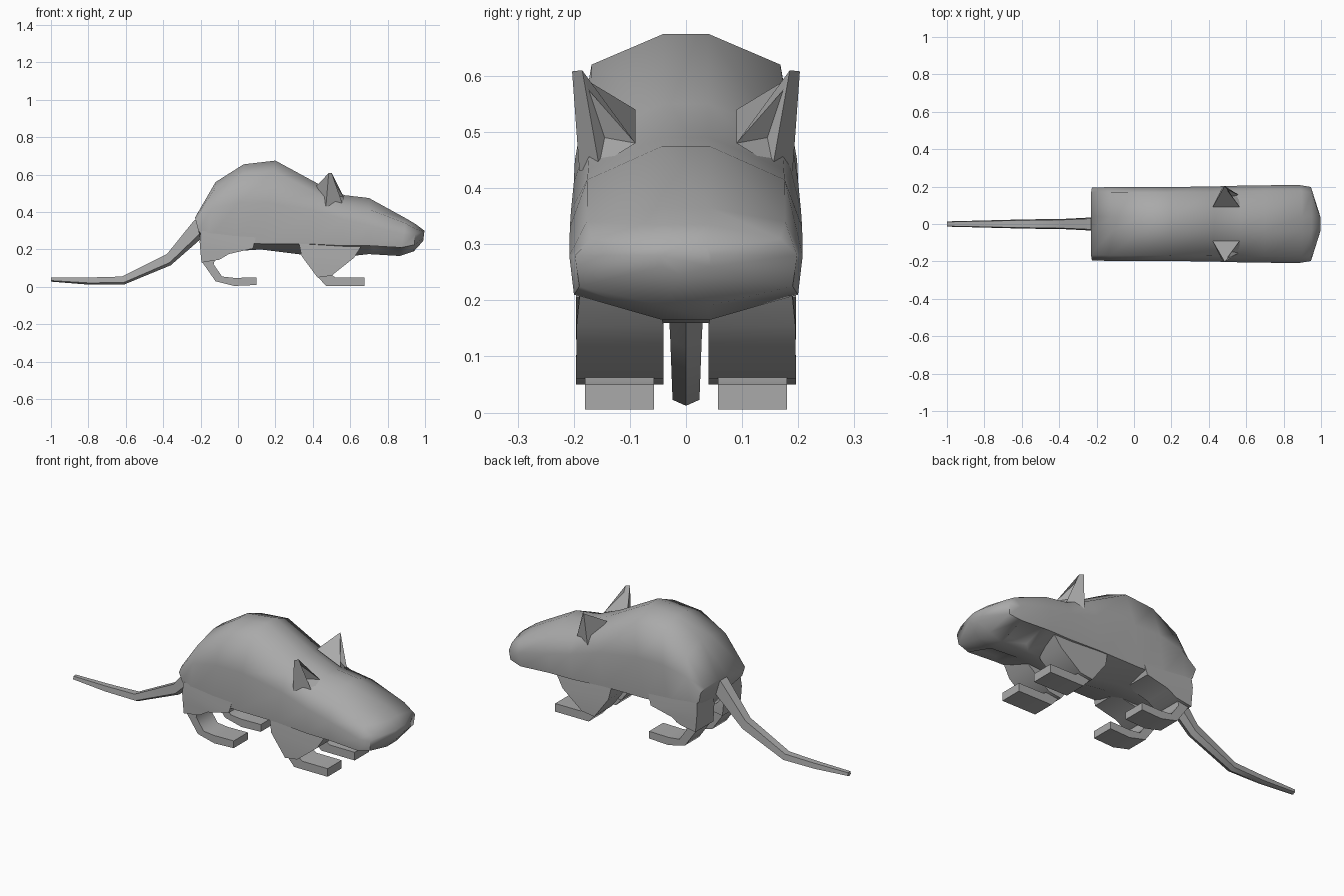
import bpy, bmesh, math

if "Cube" in bpy.data.objects:
    bpy.data.objects.remove(bpy.data.objects["Cube"])

fur = bpy.data.materials.new("grey fur")
fur.diffuse_color = (0.4, 0.4, 0.4, 1)
fur.use_nodes = True
fur.node_tree.nodes["Principled BSDF"].inputs["Base Color"].default_value = fur.diffuse_color


def finish(name, bm, angle=60):
    """Turn a bmesh into a smooth shaded object."""
    bmesh.ops.recalc_face_normals(bm, faces=bm.faces)
    mesh = bpy.data.meshes.new(name)
    bm.to_mesh(mesh)
    bm.free()
    mesh.materials.append(fur)
    obj = bpy.data.objects.new(name, mesh)
    bpy.context.collection.objects.link(obj)
    bpy.ops.object.select_all(action='DESELECT')
    obj.select_set(True)
    bpy.context.view_layer.objects.active = obj
    bpy.ops.object.shade_smooth_by_angle(angle=math.radians(angle))
    return obj


def loft(rings):
    """Skin a row of closed rings and cap both ends."""
    bm = bmesh.new()
    rows = [[bm.verts.new(p) for p in r] for r in rings]
    n = len(rows[0])
    for a, b in zip(rows, rows[1:]):
        for i in range(n):
            j = (i + 1) % n
            bm.faces.new((a[i], a[j], b[j], b[i]))
    bm.faces.new(rows[0])
    bm.faces.new(rows[-1])
    return bm


def limb(name, sections, side):
    """Slab limb; a section is back x, back z, front x, front z, inner y, outer y."""
    rings = [[(x0, side * a, z0), (x0, side * b, z0), (x1, side * b, z1), (x1, side * a, z1)]
             for x0, z0, x1, z1, a, b in sections]
    return finish(name, loft(rings), 50)


# Body and head: top x, top z, shoulder drop, side z, low z, bottom x, bottom z, half width
body = [
    (-.23, .37, .00, .35, .30, -.205, .27, .195),
    (-.12, .56, .04, .42, .25, -.17, .20, .197),
    (.03, .655, .05, .45, .24, -.03, .19, .198),
    (.20, .675, .055, .45, .23, .12, .20, .198),
    (.43, .55, .05, .41, .23, .36, .17, .200),
    (.57, .49, .055, .36, .22, .56, .16, .205),
    (.70, .475, .06, .33, .22, .70, .175, .207),
    (.90, .365, .025, .28, .21, .865, .165, .208),
    (.95, .335, .025, .28, .225, .94, .19, .198),
    (.997, .30, .005, .28, .26, .99, .245, .045),
]
rings = []
for xt, zt, drop, zm, zl, xb, zb, w in body:
    zs = (zt, zt - drop, zm, zl, zb)
    half = [(xt + (xb - xt) * (zt - z) / (zt - zb), y * w, z)
            for z, y in zip(zs, (.2, .85, 1, .96, .2))]
    rings.append(half + [(x, -y, z) for x, y, z in reversed(half)])
bm = loft(rings)
# Eye sockets pressed into the upper sides of the head
bm.normal_update()
eyes = [f for f in bm.faces
        if .75 < f.calc_center_median().x < .85 and f.normal.z > .6
        and .06 < abs(f.calc_center_median().y) < .15]
for f in eyes:
    f.normal_update()
bmesh.ops.recalc_face_normals(bm, faces=bm.faces)
bmesh.ops.inset_individual(bm, faces=eyes, thickness=.035, depth=-.018)
finish("body", bm)

# Tail with a keeled underside: top x, top z, bottom x, bottom z, half width
tail = [
    (-.20, .37, -.17, .27, .036),
    (-.235, .355, -.20, .255, .036),
    (-.38, .175, -.36, .115, .028),
    (-.62, .055, -.61, .012, .024),
    (-.80, .050, -.80, .012, .019),
    (-1.0, .050, -1.0, .028, .014),
]
rings = []
for xt, zt, xb, zb, w in tail:
    xm, zm = xt + (xb - xt) * .75, zt + (zb - zt) * .75
    rings.append([(xt, -w * .8, zt), (xt, w * .8, zt), (xm, w, zm), (xb, 0, zb), (xm, -w, zm)])
finish("tail", loft(rings), 50)

for side, tag in ((1, "left"), (-1, "right")):
    # Front leg and paw
    limb(tag + "_front_leg", [(.32, .26, .68, .25, .06, .185),
                              (.34, .165, .62, .155, .04, .195),
                              (.425, .05, .50, .06, .04, .196)], side)
    limb(tag + "_front_paw", [(.43, .05, .48, .08, .057, .18),
                              (.47, .005, .52, .05, .057, .18),
                              (.675, .005, .675, .05, .057, .18)], side)
    # Rear thigh and foot
    limb(tag + "_thigh", [(-.20, .30, .10, .28, .06, .19),
                          (-.205, .24, .08, .205, .045, .196),
                          (-.20, .18, -.05, .175, .04, .196),
                          (-.195, .13, -.10, .145, .04, .196)], side)
    limb(tag + "_rear_foot", [(-.19, .16, -.12, .16, .057, .18),
                              (-.19, .13, -.13, .12, .057, .18),
                              (-.12, .03, -.085, .055, .057, .18),
                              (-.02, .005, -.02, .048, .057, .18),
                              (.10, .01, .10, .05, .057, .18)], side)

    # Ear: pointed shell with a hollow facing forward
    bm = bmesh.new()
    pts = [(.485, .203, .608), (.565, .09, .48), (.56, .155, .44),
           (.47, .19, .43), (.42, .09, .54), (.51, .145, .49), (.50, .185, .61)]
    tip, inner, front, outer, back, hollow, tip2 = [
        bm.verts.new((x, side * y, z)) for x, y, z in pts]
    for f in ((tip2, inner, hollow), (inner, front, hollow), (front, tip2, hollow),
              (tip, tip2, front, outer), (tip, outer, back), (tip, back, inner, tip2),
              (inner, back, outer, front)):
        bm.faces.new(f)
    finish(tag + "_ear", bm, 50)
